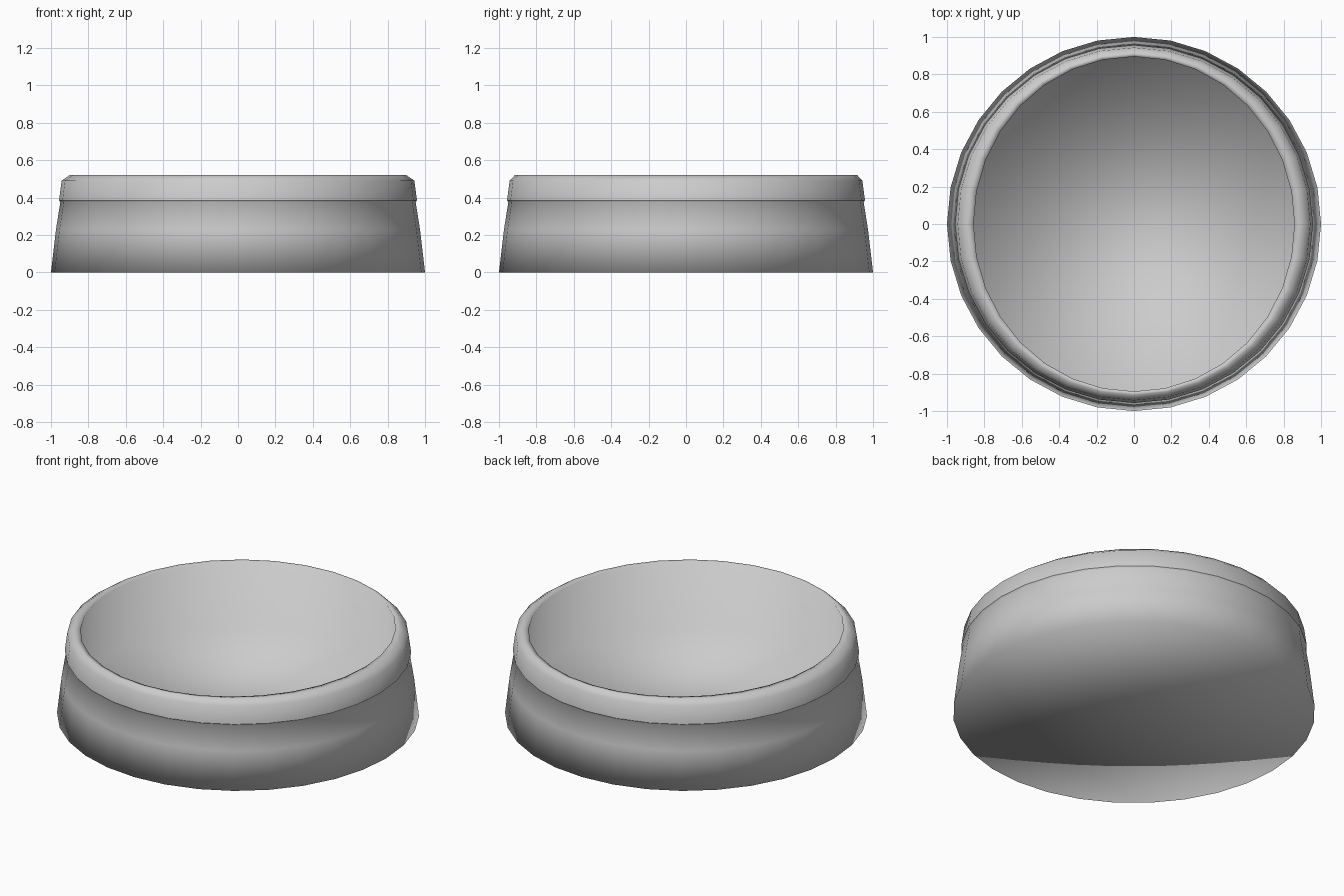
import bpy, bmesh, math

if "Cube" in bpy.data.objects:
    bpy.data.objects.remove(bpy.data.objects["Cube"])

SIDES = 32


def lathe(name, profile, cap_start=False, cap_end=False, angle=100):
    """Spin (rx, ry, z) rings around the z axis into a smooth shell."""
    bm = bmesh.new()
    rings = []
    for rx, ry, z in profile:
        ring = []
        for i in range(SIDES):
            a = 2 * math.pi * i / SIDES
            ring.append(bm.verts.new((rx * math.cos(a), ry * math.sin(a), z)))
        rings.append(ring)
    for low, high in zip(rings, rings[1:]):
        for i in range(SIDES):
            j = (i + 1) % SIDES
            bm.faces.new((low[i], low[j], high[j], high[i]))
    if cap_start:
        cap = bm.faces.new(rings[0][::-1])
        bmesh.ops.poke(bm, faces=[cap])
    if cap_end:
        bm.faces.new(rings[-1])
    mesh = bpy.data.meshes.new(name)
    bm.to_mesh(mesh)
    bm.free()
    obj = bpy.data.objects.new(name, mesh)
    bpy.context.collection.objects.link(obj)
    bpy.context.view_layer.objects.active = obj
    obj.select_set(True)
    bpy.ops.object.shade_smooth_by_angle(angle=math.radians(angle))
    obj.select_set(False)
    return obj


# Tapered outer base with a flat underside and a fine crease under the lip
lathe("base", [
    (1.00, 1.00, 0.00),
    (0.973, 0.973, 0.23),
    (0.950, 0.950, 0.375),
    (0.957, 0.957, 0.385),
], cap_start=True)

# Dish: outer lip, bevelled rim, slightly oval opening, recessed floor
lathe("dish", [
    (0.957, 0.957, 0.385),
    (0.943, 0.943, 0.49),
    (0.90, 0.915, 0.52),
    (0.858, 0.895, 0.52),
    (0.91, 0.93, 0.10),
], cap_end=True)
